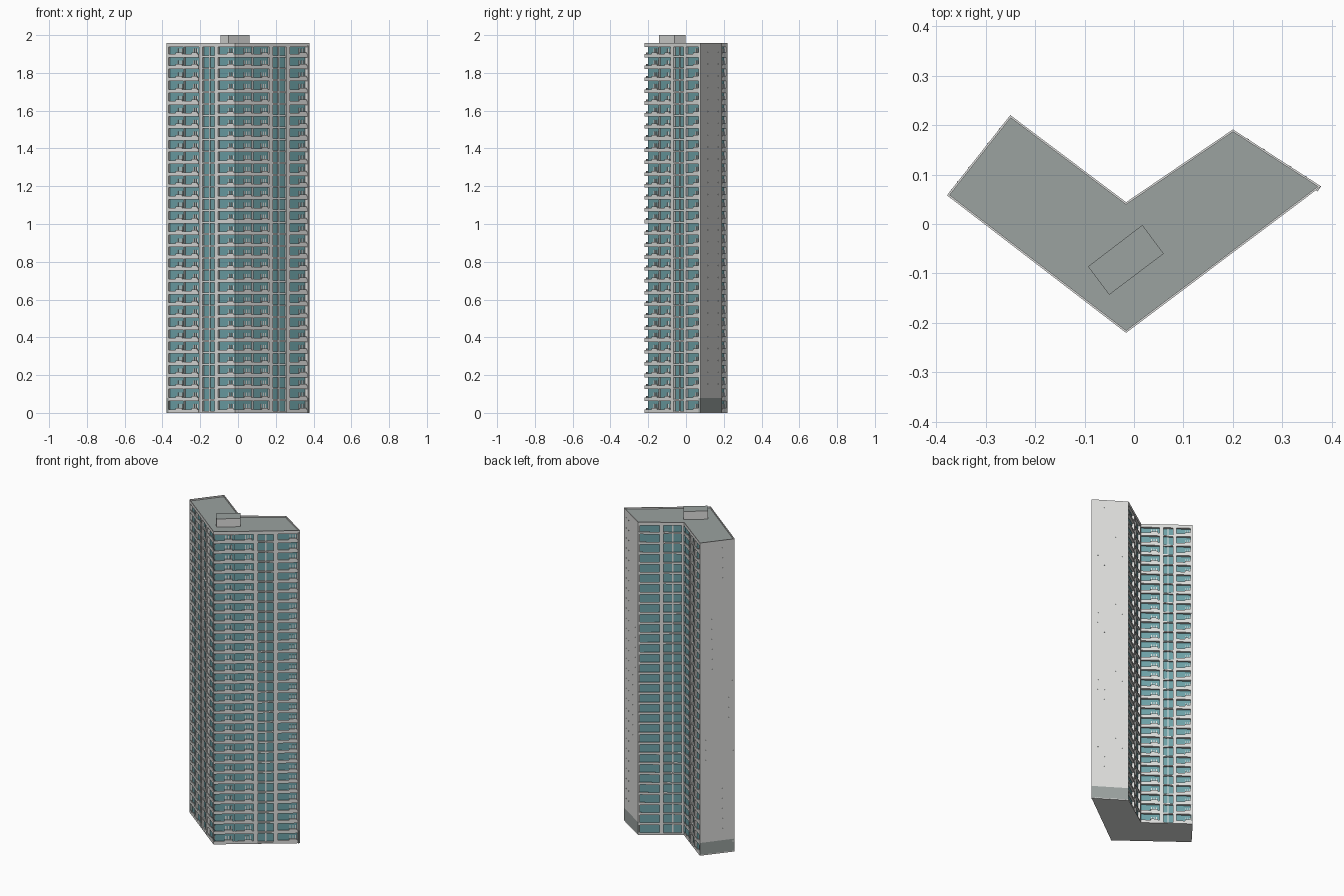
import bpy, bmesh
from mathutils import Vector

if "Cube" in bpy.data.objects:
    bpy.data.objects.remove(bpy.data.objects["Cube"])

TOP, FLOORS, DEPTH = 1.945, 31, 0.014
PITCH = TOP / FLOORS

# Counter-clockwise footprint: left tip, front corner, right tip, back right, inner notch, back left
A, F, E, D, C, B = [Vector(p) for p in (
    (-0.378, 0.058), (-0.016, -0.22), (0.378, 0.076),
    (0.20, 0.191), (-0.016, 0.044), (-0.25, 0.22))]
OUTLINE = [A, F, E, D, C, B]


def material(name, r, g, b):
    m = bpy.data.materials.new(name)
    m.diffuse_color = (r, g, b, 1)
    m.use_nodes = True
    m.node_tree.nodes["Principled BSDF"].inputs["Base Color"].default_value = m.diffuse_color
    return m


WALL = material("light concrete", 0.715, 0.72, 0.705)
GLASS = material("teal glass", 0.155, 0.36, 0.39)
ROOF = material("grey roofing", 0.325, 0.36, 0.35)


def finish(name, bm, *mats):
    bmesh.ops.recalc_face_normals(bm, faces=bm.faces)
    me = bpy.data.meshes.new(name)
    bm.to_mesh(me)
    bm.free()
    for m in mats:
        me.materials.append(m)
    ob = bpy.data.objects.new(name, me)
    bpy.context.collection.objects.link(ob)
    return ob


def prism(bm, pts, z0, z1):
    lo = [bm.verts.new((p.x, p.y, z0)) for p in pts]
    hi = [bm.verts.new((p.x, p.y, z1)) for p in pts]
    bm.faces.new(lo[::-1])
    bm.faces.new(hi)
    n = len(pts)
    for i in range(n):
        j = (i + 1) % n
        bm.faces.new((lo[i], lo[j], hi[j], hi[i]))


class Side:
    """One straight wall; s runs 0..1 along it, d is the distance outwards."""

    def __init__(self, p, q):
        self.p, self.v = p, q - p
        u = self.v.normalized()
        self.n = Vector((u.y, -u.x))

    def at(self, s, d):
        return self.p + self.v * s + self.n * d

    def box(self, bm, s0, s1, d0, d1, z0, z1):
        prism(bm, [self.at(s0, d1), self.at(s1, d1), self.at(s1, d0), self.at(s0, d0)], z0, z1)


def inset(pts, dists):
    """Move every edge inwards by its own distance and intersect neighbours."""
    out = []
    for i in range(len(pts)):
        a, b = Side(pts[i - 1], pts[i]), Side(pts[i], pts[(i + 1) % len(pts)])
        p, q = a.at(0, -dists[i - 1]), b.at(0, -dists[i])
        t = (q - p).cross(b.v) / a.v.cross(b.v)
        out.append(p + a.v * t)
    return out


# Glazed core, set back behind the balconies
bm = bmesh.new()
prism(bm, inset(OUTLINE, [DEPTH, DEPTH, 0.004, DEPTH, DEPTH, 0.004]), 0.004, TOP)
finish("glazed_core", bm, GLASS)

# Ground slab
bm = bmesh.new()
prism(bm, OUTLINE, 0, 0.006)
finish("ground_slab", bm, WALL)

# Roof slab: concrete edge, grey top
bm = bmesh.new()
prism(bm, OUTLINE, TOP - 0.008, TOP + 0.004)
roof = finish("roof_slab", bm, WALL, ROOF)
for f in roof.data.polygons:
    f.material_index = int(f.normal.z > 0.5)

# Thin parapet round the roof
bm = bmesh.new()
inner = inset(OUTLINE, [0.004] * 6)
for i in range(6):
    j = (i + 1) % 6
    prism(bm, [OUTLINE[i], OUTLINE[j], inner[j], inner[i]], TOP, TOP + 0.013)
finish("roof_parapet", bm, WALL)

# Plant room on the roof
bm = bmesh.new()
prism(bm, [Vector(p) for p in ((-0.05, -0.143), (0.06, -0.06), (0.017, -0.002), (-0.093, -0.086))],
      TOP, 2.0)
plant = finish("plant_room", bm, WALL, ROOF)
for f in plant.data.polygons:
    f.material_index = int(f.normal.z > 0.5)

# Each facade: balcony bays, stair window strips and full-height piers (fractions of its length)
FRONT = dict(bays=[(0, 0.25), (0.25, 0.47), (0.75, 1.0)], strips=[(0.52, 0.70)], fins=[0.246],
             piers=[(0.47, 0.52), (0.70, 0.75)], rail=0.019, posts=True)
BACK_R = dict(bays=[(0, 0.24), (0.24, 0.47)], strips=[(0.56, 0.95)], fins=[],
              piers=[(0.47, 0.56), (0.95, 1.0)], rail=0.014, posts=False)
BACK_L = dict(bays=[(0, 0.36), (0.69, 1.0)], strips=[(0.43, 0.62)], fins=[],
              piers=[(0.36, 0.43), (0.62, 0.69)], rail=0.019, posts=True)
# The right tip is a sharp corner, so that facade stops just short of it
FACADES = [(Side(A, F), FRONT), (Side(F, E.lerp(F, 0.012)), FRONT),
           (Side(D, C), BACK_R), (Side(C, B), BACK_L)]

slabs, rails, piers, frames = [bmesh.new() for _ in range(4)]
for side, lay in FACADES:
    for s0, s1 in lay["piers"]:
        side.box(piers, s0, s1, -DEPTH - 0.002, -0.001, 0, TOP)
    # Thin dividing fins between neighbouring bays
    for s in lay["fins"]:
        side.box(frames, s, s + 0.008, -DEPTH - 0.002, -0.002, 0, TOP)
    for k in range(FLOORS):
        z = k * PITCH
        side.box(slabs, 0, 1, -DEPTH - 0.002, -0.003, z, z + 0.007)
        # Balcony bays: low parapet, raised panel, window mullions
        for s0, s1 in lay["bays"]:
            w = s1 - s0
            top = z + lay["rail"]
            side.box(rails, s0, s1, -0.004, 0, z, top)
            if lay["posts"]:
                side.box(rails, s0 + 0.52 * w, s0 + 0.90 * w, -0.004, 0, top, top + 0.008)
                for t in (0.55, 0.68, 0.81):
                    side.box(rails, s0 + t * w, s0 + (t + 0.05) * w, -DEPTH - 0.002,
                             -DEPTH + 0.003, top, z + 0.046)
        # Stair strips: spandrel and slim upright
        for s0, s1 in lay["strips"]:
            w = s1 - s0
            side.box(rails, s0, s1, -DEPTH - 0.002, -0.007, z, z + 0.010)
            side.box(frames, s0 + 0.46 * w, s0 + 0.54 * w, -DEPTH - 0.002, -0.009, z, z + PITCH)
finish("floor_slabs", slabs, WALL)
finish("balcony_parapets", rails, WALL)
finish("facade_piers", piers, WALL)
finish("window_frames", frames, WALL)

# Blank end walls with a darker base and rows of tiny vent covers
walls, bases, vents = [bmesh.new() for _ in range(3)]
for side in (Side(E, D), Side(B, A)):
    side.box(walls, 0, 1, -0.012, 0, 0.08, TOP)
    side.box(bases, 0, 1, -0.012, 0, 0.001, 0.08)
    for k in range(2, FLOORS):
        z = k * PITCH + 0.025
        for s in (0.16, 0.34, 0.64, 0.82):
            side.box(vents, s, s + 0.02, -0.002, 0.0008, z, z + 0.004)
finish("end_walls", walls, WALL)
finish("end_wall_bases", bases, ROOF)
finish("end_wall_vents", vents, WALL)
